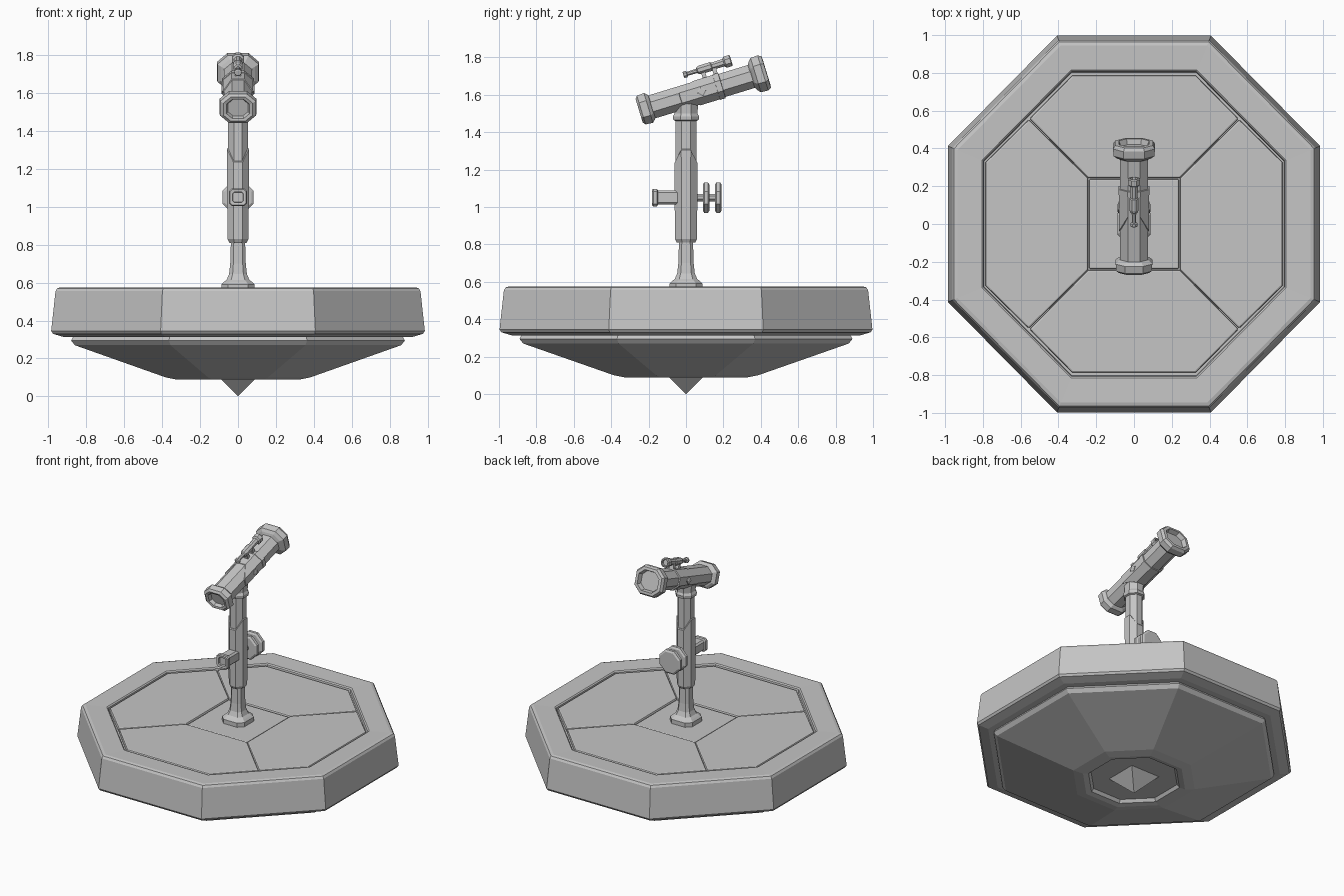
import bpy, bmesh, math
from mathutils import Matrix

if "Cube" in bpy.data.objects:
    bpy.data.objects.remove(bpy.data.objects["Cube"])

grey = bpy.data.materials.new("stone_grey")
grey.diffuse_color = (0.56, 0.56, 0.56, 1)
grey.use_nodes = True
grey.node_tree.nodes["Principled BSDF"].inputs["Base Color"].default_value = grey.diffuse_color
REG = math.tan(math.pi / 8)      # regular octagon
CUT = 0.6                        # square with cut corners


def finish(name, bm, matrix=Matrix(), bevel=0):
    bmesh.ops.remove_doubles(bm, verts=bm.verts, dist=1e-5)
    bmesh.ops.recalc_face_normals(bm, faces=bm.faces)
    bm.transform(matrix)
    me = bpy.data.meshes.new(name)
    bm.to_mesh(me)
    bm.free()
    me.materials.append(grey)
    ob = bpy.data.objects.new(name, me)
    bpy.context.collection.objects.link(ob)
    if bevel:
        mod = ob.modifiers.new("bevel", 'BEVEL')
        mod.width, mod.segments, mod.limit_method = bevel, 2, 'ANGLE'
    return ob


def turned(name, profile, matrix=Matrix(), k=REG, sx=1, sy=1, warp=None, bevel=0):
    """Eight-sided solid: profile is (height, half width) pairs along local z."""
    section = [(1, k), (k, 1), (-k, 1), (-1, k), (-1, -k), (-k, -1), (k, -1), (1, -k)]
    bm = bmesh.new()
    rings = []
    for i, (z, r) in enumerate(profile):
        rings.append([bm.verts.new((a * r * sx, b * r * sy,
                                    z + (warp(i, a, b) if warp else 0)))
                      for a, b in section])
    for lo, hi in zip(rings, rings[1:]):
        for j in range(8):
            n = (j + 1) % 8
            bm.faces.new((lo[j], lo[n], hi[n], hi[j]))
    bm.faces.new(rings[0])
    bm.faces.new(rings[-1])
    return finish(name, bm, matrix, bevel)


def slab(name, pts, z0, z1, matrix=Matrix(), bevel=0):
    bm = bmesh.new()
    f = bm.faces.new([bm.verts.new((x, y, z0)) for x, y in pts])
    top = bmesh.ops.extrude_face_region(bm, geom=[f])
    vs = [v for v in top["geom"] if isinstance(v, bmesh.types.BMVert)]
    bmesh.ops.translate(bm, verts=vs, vec=(0, 0, z1 - z0))
    return finish(name, bm, matrix, bevel)


# platform: recessed underside, dish, rim and sunk floor
turned("platform", [(.115, .27), (.095, .285), (.088, .32), (.1, .38), (.27, .86),
                    (.295, .88), (.312, .87), (.312, .915), (.33, .975), (.345, .985),
                    (.555, .962), (.57, .953), (.575, .935), (.572, .805), (.565, .797),
                    (.54, .793)], sy=1.012)
turned("bottom_spike", [(0, 0), (.117, .117)], k=1)

# floor panels: four trapezoid slabs around a centre square
panel = [(-.243, -.243), (.243, -.243), (.553, -.557), (.327, -.787),
         (-.327, -.787), (-.553, -.557)]
for i, side in enumerate(("front", "right", "back", "left")):
    slab("floor_panel_" + side, panel, .52, .567,
         Matrix.Rotation(i * math.pi / 2, 4, 'Z'), .009)
slab("centre_panel", [(-.238, -.238), (.238, -.238), (.238, .238), (-.238, .238)],
     .52, .56, bevel=.008)

# post: flared foot, thin neck, column and notched lower sleeve
turned("post_foot", [(.54, .088), (.59, .088), (.603, .075), (.615, .06),
                     (.645, .047), (.7, .041), (.83, .037)], k=CUT)
turned("column", [(.82, .05), (1.46, .053), (1.465, .064), (1.485, .066),
                  (1.5, .058), (1.58, .063)], sy=1.06)


def notch(i, a, b):
    return (-.07 if abs(b) > abs(a) else 0) if i >= 2 else 0


turned("column_sleeve", [(.81, .046), (.83, .056), (1.305, .058), (1.31, .053)],
       sy=1.06, warp=notch)

# focus knob on the front and twin wheels at the back of the column
along_y = Matrix.Translation((0, 0, 1.05)) @ Matrix.Rotation(-math.pi / 2, 4, 'X')
turned("front_knob", [(-.165, .026), (-.18, .028), (-.182, .042), (-.175, .047),
                      (-.155, .047), (-.15, .038), (-.04, .038)], along_y, k=.7)
turned("wheel_axle", [(.04, .02), (.17, .02)], along_y)
for i, y in enumerate((.09, .155)):
    turned("wheel_%d" % (i + 1), [(y, .07), (y + .008, .082), (y + .027, .082),
                                  (y + .035, .07)], along_y)

# telescope: local z runs along the tube, local -y points up
scope = (Matrix.Translation((0, 0, 1.591))
         @ Matrix.Rotation(-math.radians(73), 4, 'X'))
W = 1.17
turned("scope_tube", [(-.23, .064), (.41, .064)], scope, sx=W)
turned("eye_ring", [(-.235, .045), (-.258, .052), (-.262, .066), (-.25, .08),
                    (-.21, .083), (-.195, .07), (-.19, .06)], scope, k=.5, sx=W)
turned("lens_ring", [(.365, .062), (.375, .08), (.39, .096), (.43, .098), (.448, .088),
                     (.45, .07), (.42, .062)], scope, k=.5, sx=1.13)
turned("scope_band", [(.168, .06), (.17, .071), (.2, .071), (.202, .06)], scope, sx=W)


def chevron(i, a, b):
    return -.09 if i < 2 and abs(a) > abs(b) else 0


turned("scope_sleeve", [(.055, .06), (.06, .068), (.17, .068)], scope, sx=W, warp=chevron)

# diamond studs on both sides of the tube
for name, s in (("left", -1), ("right", 1)):
    m = scope @ Matrix.Translation((s * .078, 0, .088)) @ Matrix.Rotation(s * math.pi / 2, 4, 'Y')
    m = m @ Matrix.Rotation(math.pi / 4, 4, 'Z')
    turned("stud_" + name, [(-.02, .019), (.006, .019), (.01, .013)], m, k=1)

# small finder scope with its two mounts
finder = scope @ Matrix.Translation((0, -.114, 0))
turned("finder_scope", [(.02, .013), (.023, .018), (.038, .018), (.042, .011), (.095, .012),
                        (.1, .02), (.115, .024), (.175, .024), (.18, .019), (.245, .021),
                        (.253, .031), (.283, .031), (.288, .026), (.288, .02),
                        (.275, .018)], finder)
for i, t in enumerate((.125, .187)):
    slab("finder_mount_%d" % (i + 1), [(-.014, .0), (.014, .0), (.018, .06), (-.018, .06)],
         t - .011, t + .011, finder)
